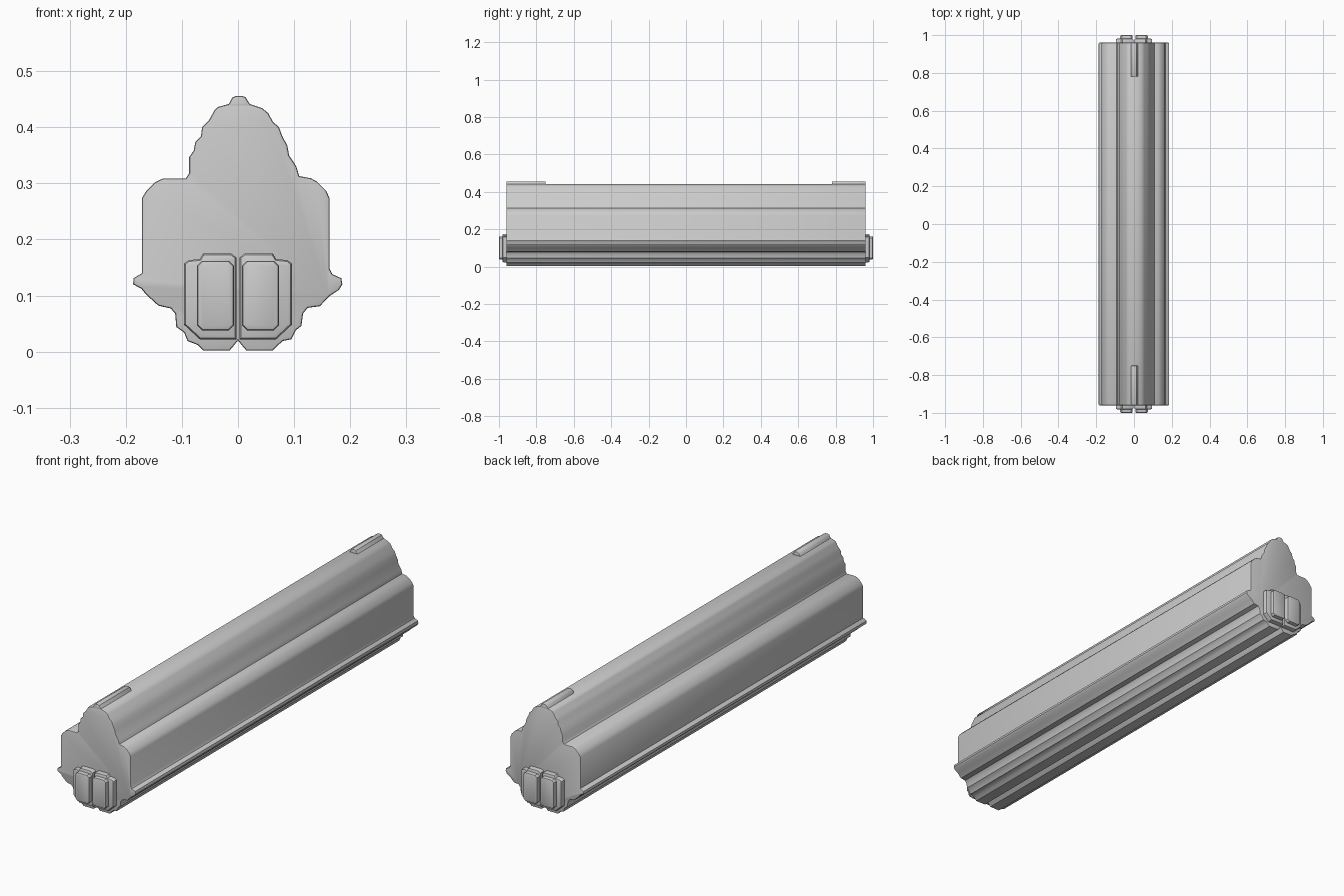
import bpy, bmesh, math

# Half cross-sections (x, z) running from the bottom notch up to the crown
RIGHT = [(0.008, 0.010), (0.015, 0.002), (0.062, 0.002), (0.072, 0.012), (0.080, 0.019),
         (0.095, 0.022), (0.103, 0.038), (0.113, 0.046), (0.116, 0.068), (0.124, 0.078),
         (0.146, 0.081), (0.163, 0.099), (0.180, 0.110), (0.186, 0.120), (0.184, 0.131),
         (0.168, 0.138), (0.163, 0.148), (0.163, 0.274), (0.157, 0.287), (0.141, 0.303),
         (0.130, 0.309), (0.109, 0.313), (0.104, 0.330), (0.091, 0.350), (0.088, 0.367),
         (0.079, 0.384), (0.073, 0.400), (0.062, 0.410), (0.054, 0.425), (0.043, 0.434),
         (0.022, 0.441)]
LEFT = [(0.008, 0.010), (0.015, 0.002), (0.062, 0.002), (0.072, 0.012), (0.090, 0.019),
        (0.096, 0.034), (0.110, 0.044), (0.112, 0.068), (0.120, 0.077), (0.142, 0.082),
        (0.164, 0.102), (0.172, 0.112), (0.187, 0.120), (0.186, 0.131), (0.171, 0.140),
        (0.171, 0.274), (0.163, 0.287), (0.148, 0.302), (0.133, 0.309), (0.093, 0.309),
        (0.087, 0.318), (0.087, 0.347), (0.079, 0.358), (0.076, 0.374), (0.066, 0.384),
        (0.064, 0.400), (0.052, 0.412), (0.042, 0.430), (0.036, 0.436), (0.018, 0.441)]


def prism(name, outline, y0, y1, bevel, segments=2):
    """Extrude an x-z outline along y and round the end rims."""
    bm = bmesh.new()
    a = [bm.verts.new((x, y0, z)) for x, z in outline]
    b = [bm.verts.new((x, y1, z)) for x, z in outline]
    n = len(outline)
    caps = [bm.faces.new(a), bm.faces.new(b[::-1])]
    for i in range(n):
        j = (i + 1) % n
        bm.faces.new((a[j], a[i], b[i], b[j]))
    bmesh.ops.recalc_face_normals(bm, faces=bm.faces)
    rim = [e for f in caps for e in f.edges]
    bmesh.ops.bevel(bm, geom=rim, offset=bevel, segments=segments, profile=0.5,
                    affect='EDGES', clamp_overlap=True)
    mesh = bpy.data.meshes.new(name)
    bm.to_mesh(mesh)
    bm.free()
    ob = bpy.data.objects.new(name, mesh)
    bpy.context.collection.objects.link(ob)
    bpy.ops.object.select_all(action='DESELECT')
    ob.select_set(True)
    bpy.context.view_layer.objects.active = ob
    bpy.ops.object.shade_smooth_by_angle(angle=math.radians(35))
    return ob


def chamfered(x0, x1, z0, z1, c):
    return [(x0 + c, z0), (x1 - c, z0), (x1, z0 + c), (x1, z1 - c),
            (x1 - c, z1), (x0 + c, z1), (x0, z1 - c), (x0, z0 + c)]


# Long ribbed body
outline = [(0.0, 0.020)] + RIGHT + [(-x, z) for x, z in reversed(LEFT)]
prism("ribbed_body", outline, -0.96, 0.96, 0.004)

for end, label in ((-1, "front"), (1, "back")):
    # Raised ridge at each end of the crown
    inner = 0.75 if end < 0 else 0.78
    ys = sorted((end * inner, end * 0.96))
    ridge = [(-0.021, 0.436), (0.025, 0.436), (0.018, 0.446), (0.013, 0.454),
             (0.006, 0.456), (-0.004, 0.456), (-0.010, 0.453), (-0.014, 0.445)]
    prism(label + "_crown_ridge", ridge, *ys, 0.004)
    # Pair of stepped end pads
    for s, side in ((-1, "left"), (1, "right")):
        base = [(0.003, 0.022), (0.068, 0.022), (0.096, 0.048), (0.096, 0.157),
                (0.088, 0.163), (0.068, 0.165), (0.062, 0.175), (0.012, 0.175),
                (0.003, 0.168)]
        ys = sorted((end * 0.94, end * 0.982))
        prism(f"{label}_{side}_pad_base", [(s * x, z) for x, z in base], *ys, 0.008)
        pad = chamfered(0.007, 0.073, 0.038, 0.162, 0.009)
        ys = sorted((end * 0.95, end * 1.0))
        prism(f"{label}_{side}_pad_face", [(s * x, z) for x, z in pad], *ys, 0.006)
